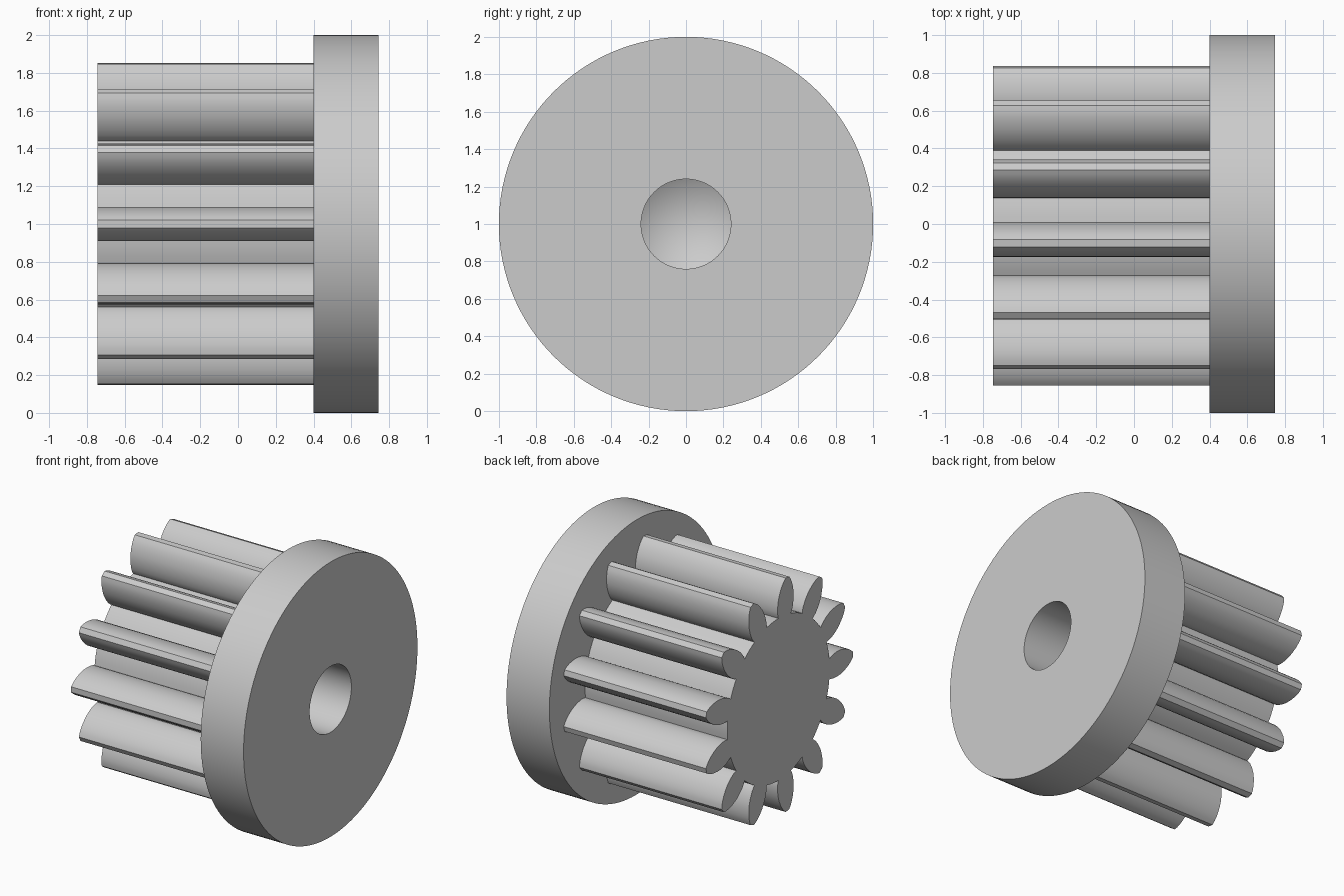
import bpy, math

if "Cube" in bpy.data.objects:
    bpy.data.objects.remove(bpy.data.objects["Cube"])

grey = bpy.data.materials.new("plain grey")
grey.use_nodes = True
COLOUR = (0.6, 0.6, 0.6, 1)
grey.diffuse_color = COLOUR
grey.node_tree.nodes["Principled BSDF"].inputs["Base Color"].default_value = COLOUR

AXIS_Z = 1.0
X_END, X_STEP, X_FACE = -0.745, 0.40, 0.745


def make_object(name, verts, faces):
    mesh = bpy.data.meshes.new(name)
    mesh.from_pydata(verts, [], faces)
    mesh.materials.append(grey)
    obj = bpy.data.objects.new(name, mesh)
    bpy.context.collection.objects.link(obj)
    bpy.ops.object.select_all(action="DESELECT")
    obj.select_set(True)
    bpy.context.view_layer.objects.active = obj
    bpy.ops.object.shade_smooth_by_angle(angle=math.radians(25))
    return obj


def polar(x, r, a):
    return (x, r * math.cos(a), AXIS_Z + r * math.sin(a))


def bridge(first, second, n):
    """Quads between two rings of n vertices."""
    return [(first + j, first + (j + 1) % n, second + (j + 1) % n, second + j)
            for j in range(n)]


# Flange with a blind bore ending in a drill point, turned about the x axis
SEGMENTS = 128
section = [(X_STEP, 0.56), (X_STEP, 1), (X_FACE, 1), (X_FACE, 0.24), (-0.3, 0.24)]
verts = [polar(x, r, math.tau * j / SEGMENTS)
         for x, r in section for j in range(SEGMENTS)]
faces = []
for i in range(len(section) - 1):
    faces += bridge(i * SEGMENTS, (i + 1) * SEGMENTS, SEGMENTS)
tip = len(verts)
verts.append((-0.44, 0, AXIS_Z))
last = tip - SEGMENTS
faces += [(last + j, last + (j + 1) % SEGMENTS, tip) for j in range(SEGMENTS)]
make_object("flange", verts, faces)

# Pinion: one tooth flank (radius, half width), mirrored and repeated
TEETH = 13
flank = [(0.585, 0.072), (0.60, 0.080), (0.63, 0.088), (0.67, 0.091), (0.71, 0.089),
         (0.745, 0.082), (0.78, 0.070), (0.81, 0.056), (0.835, 0.039), (0.855, 0.02)]
tooth = [(r, -w) for r, w in flank] + [(r, w) for r, w in reversed(flank)]
root_radius = math.hypot(*flank[0])
root_half = math.atan2(flank[0][1], flank[0][0])
pitch = math.tau / TEETH

outline = []
for k in range(TEETH):
    centre = math.pi + k * pitch
    outline += [(math.hypot(r, w), centre + math.atan2(w, r)) for r, w in tooth]
    gap = pitch - 2 * root_half
    outline += [(root_radius, centre + root_half + gap * t / 4) for t in (1, 2, 3)]

n = len(outline)
verts = [polar(x, r, a) for x in (X_END, X_STEP) for r, a in outline]
faces = bridge(0, n, n) + [tuple(reversed(range(n)))]
make_object("toothed_pinion", verts, faces)
